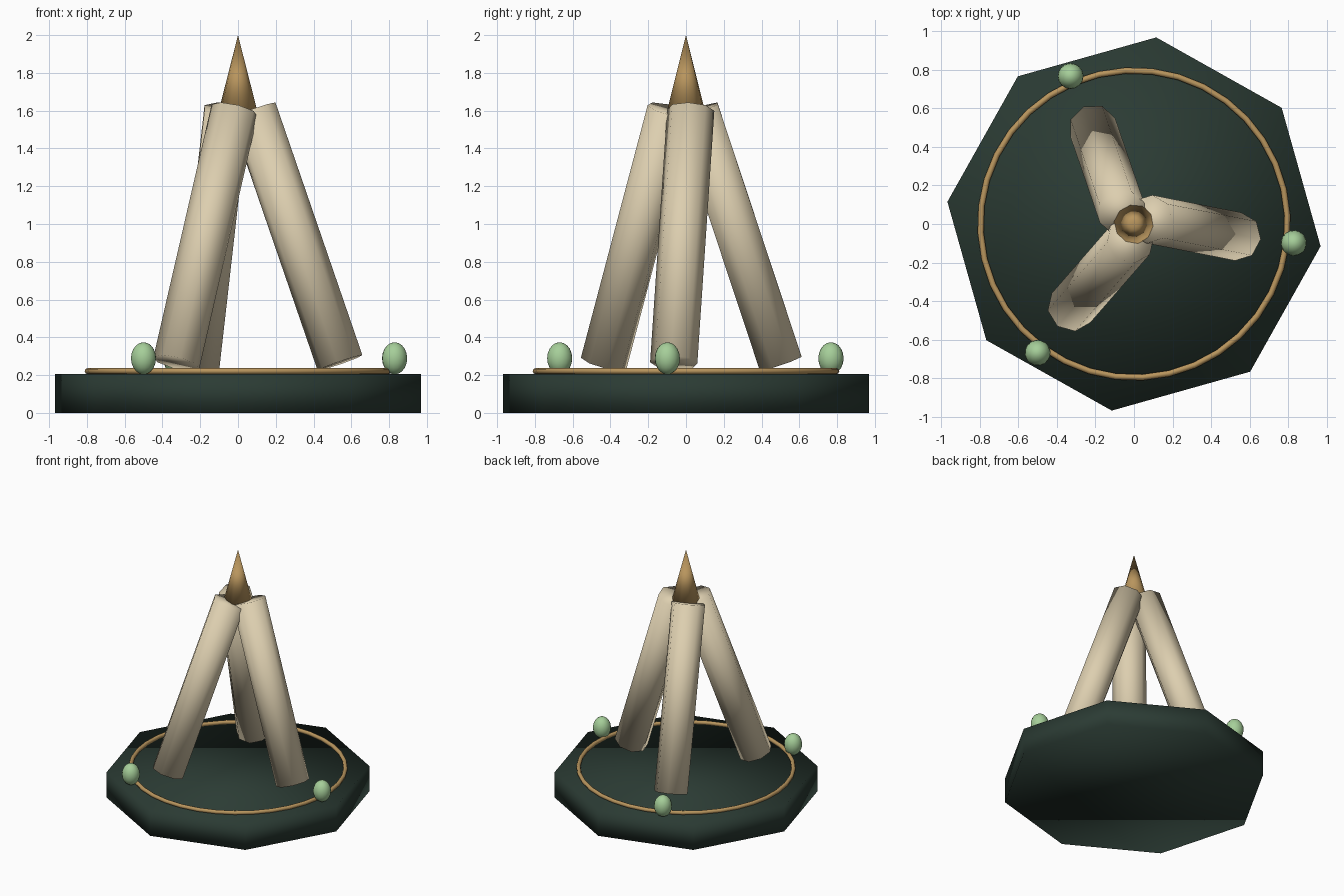
import bpy
from math import radians
from mathutils import Vector, Matrix

if "Cube" in bpy.data.objects:
    bpy.data.objects.remove(bpy.data.objects["Cube"])

TURN = radians(-6.8)  # the whole layout is turned slightly about z


def material(name, rgb):
    m = bpy.data.materials.new(name)
    m.diffuse_color = (*rgb, 1)
    m.use_nodes = True
    m.node_tree.nodes["Principled BSDF"].inputs["Base Color"].default_value = m.diffuse_color
    return m


green = material("dark_green", (0.024, 0.044, 0.034))
cream = material("cream", (0.72, 0.62, 0.43))
bronze = material("bronze", (0.48, 0.30, 0.11))
mint = material("mint", (0.38, 0.62, 0.32))


def finish(name, mat, matrix=None):
    o = bpy.context.object
    o.name = name
    o.data.materials.append(mat)
    # place by editing the mesh, so each part has a clean transform
    if matrix is not None:
        o.data.transform(matrix)
    o.data.shade_smooth()
    return o


def spin(angle):
    return Matrix.Rotation(angle, 4, 'Z')


def cone(sides, r1, r2, depth):
    # vertex 0 lies on +y in the primitive, so turn it onto +x
    bpy.ops.mesh.primitive_cone_add(vertices=sides, radius1=r1, radius2=r2, depth=depth)
    bpy.context.object.data.transform(spin(radians(-90)))


# Octagonal base
cone(8, 0.975, 0.975, 0.206)
finish("base", green, Matrix.Translation((0, 0, 0.103)) @ spin(TURN))

# Thin ring lying on the base
bpy.ops.mesh.primitive_torus_add(major_radius=0.797, minor_radius=0.016,
                                 major_segments=36, minor_segments=8)
finish("ring", bronze, Matrix.Translation((0, 0, 0.221)) @ spin(TURN))

# Three leaning legs, each with an egg-shaped bead in front of its foot
foot = Vector((0.54, -0.065, 0.265))
head = Vector((0.08, 0.025, 1.602))
axis = head - foot
lean = Vector((0, 0, 1)).rotation_difference(axis).to_matrix().to_4x4()
for i in range(3):
    around = spin(radians(120 * i))
    cone(8, 0.126, 0.126, axis.length)
    finish(f"leg_{i + 1}", cream,
           around @ Matrix.Translation((foot + head) / 2) @ lean @ spin(TURN))
    bpy.ops.mesh.primitive_uv_sphere_add(segments=16, ring_count=10, radius=1)
    finish(f"bead_{i + 1}", mint,
           around @ spin(TURN) @ Matrix.Translation((0.835, 0, 0.289))
           @ Matrix.Diagonal((0.067, 0.067, 0.085, 1)))

# Pointed spike where the legs meet
cone(10, 0.105, 0, 0.41)
finish("spike", bronze, Matrix.Translation((0, 0, 1.795)) @ spin(TURN))
